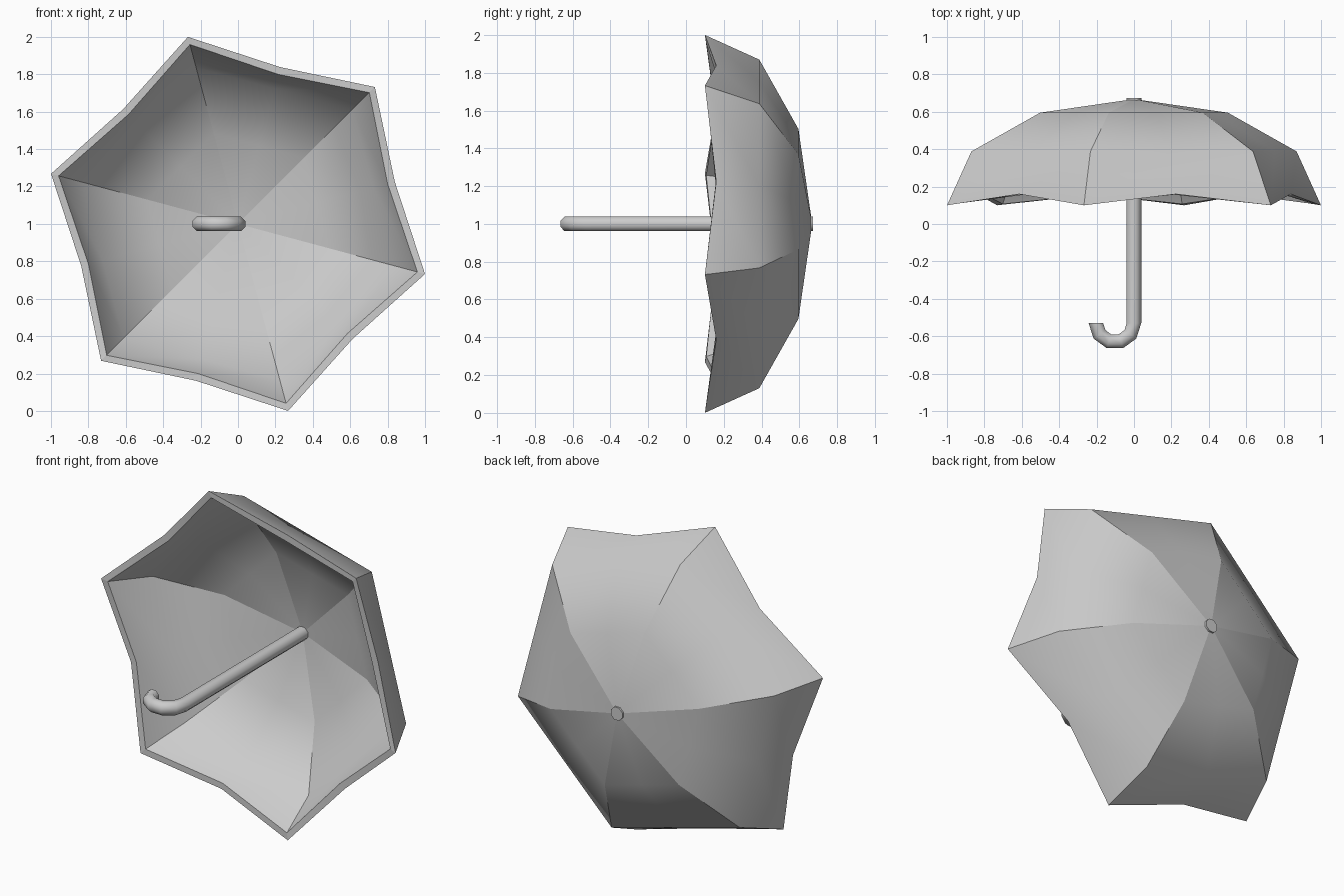
import bpy, bmesh
from math import sin, cos, pi, radians

if "Cube" in bpy.data.objects:
    bpy.data.objects.remove(bpy.data.objects["Cube"])

Z0 = 1.0  # height of the umbrella axis, which runs along y


def finish(bm, name):
    bmesh.ops.recalc_face_normals(bm, faces=bm.faces)
    for f in bm.faces:
        f.smooth = True
    me = bpy.data.meshes.new(name)
    bm.to_mesh(me)
    bm.free()
    ob = bpy.data.objects.new(name, me)
    bpy.context.collection.objects.link(ob)
    return ob


# Canopy: outer profile down to the rim, then back up the inside.
# Each row: rib radius, rib y, panel-middle radius, panel-middle y
C = cos(pi / 6)
rows = [
    (0.52, 0.595, 0.52 * C, 0.595),
    (0.90, 0.388, 0.90 * C, 0.388),
    (1.035, 0.10, 0.868, 0.16),
    (0.993, 0.107, 0.828, 0.157),
    (0.865, 0.365, 0.865 * C, 0.365),
    (0.50, 0.558, 0.50 * C, 0.558),
]
bm = bmesh.new()
rings = []
for rib_r, rib_y, mid_r, mid_y in rows:
    ring = []
    for k in range(12):
        a = radians(45 + 30 * k)
        r, y = (mid_r, mid_y) if k % 2 else (rib_r, rib_y)
        ring.append(bm.verts.new((r * cos(a), y, Z0 + r * sin(a))))
    rings.append(ring)
top = bm.verts.new((0, 0.668, Z0))
under = bm.verts.new((0, 0.628, Z0))
for k in range(12):
    n = (k + 1) % 12
    bm.faces.new((top, rings[0][k], rings[0][n]))
    bm.faces.new((under, rings[-1][n], rings[-1][k]))
    for a, b in zip(rings, rings[1:]):
        bm.faces.new((a[k], b[k], b[n], a[n]))

# Crisp creases along the ribs and the rim
for k in range(0, 12, 2):
    line = [top] + [ring[k] for ring in rings] + [under]
    for a, b in zip(line, line[1:]):
        bm.edges.get((a, b)).smooth = False
for ring in rings[2:4]:
    for k in range(12):
        bm.edges.get((ring[k], ring[(k + 1) % 12])).smooth = False
finish(bm, "canopy")

# Pole with hooked handle: octagon swept along a straight line and half circle
R, HOOK, HY = 0.042, 0.102, -0.53
path = [(0, 0.673, 0)]
path += [(-HOOK + HOOK * cos(t), HY - HOOK * sin(t), t)
         for t in (pi * i / 5 for i in range(6))]
bm = bmesh.new()
loops = []
for px, py, t in path:
    loop = []
    for k in range(8):
        a = pi / 8 + k * pi / 4
        u = R * cos(a)  # offset in the plane of the hook
        loop.append(bm.verts.new((px + u * cos(t), py - u * sin(t),
                                  Z0 + R * sin(a))))
    loops.append(loop)
for a, b in zip(loops, loops[1:]):
    for k in range(8):
        n = (k + 1) % 8
        bm.faces.new((a[k], b[k], b[n], a[n]))
for end in (loops[0], loops[-1]):
    cap = bm.faces.new(end)
    for e in cap.edges:
        e.smooth = False
finish(bm, "handle")
